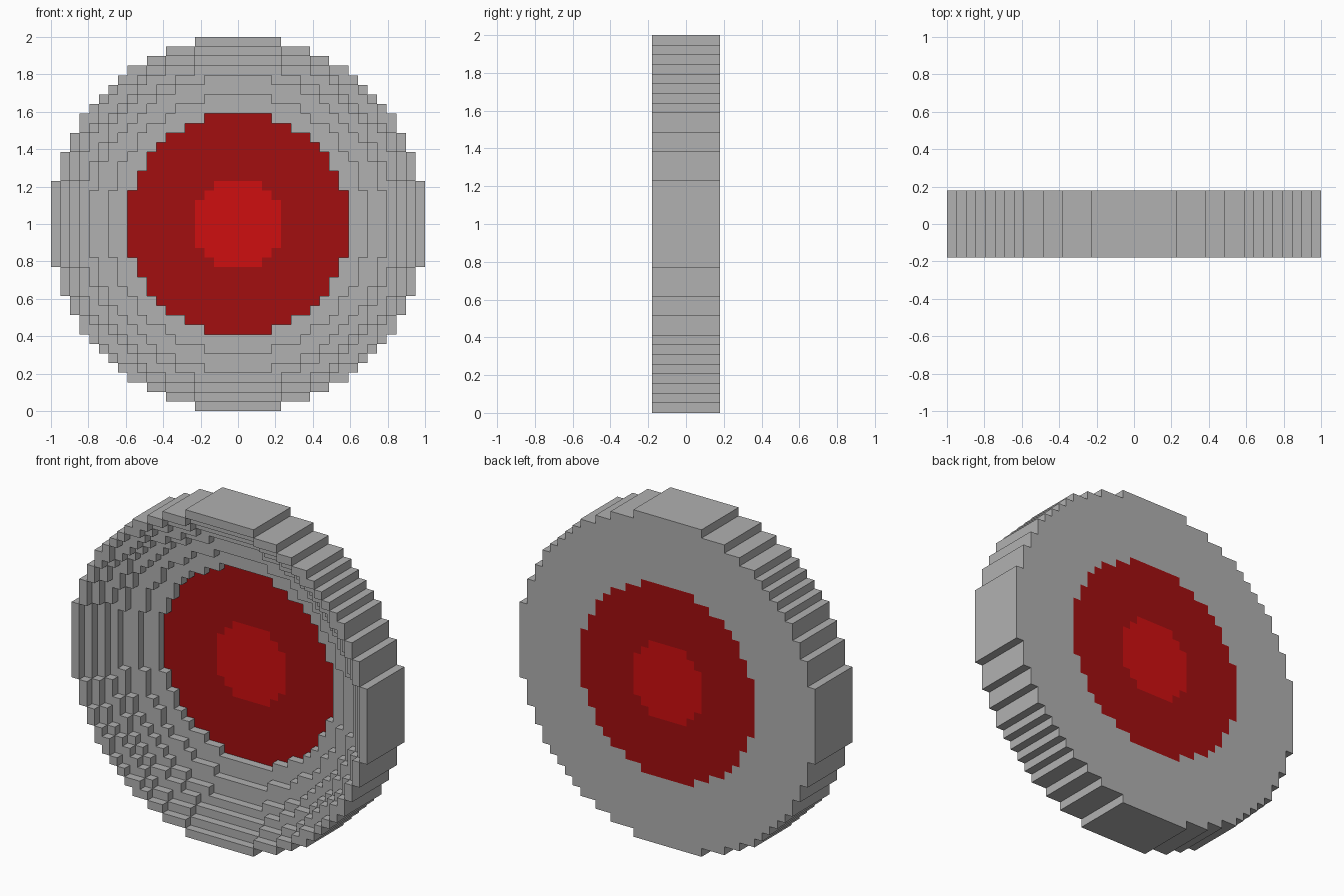
import bpy
import bmesh
import math
from mathutils import Vector

cube = bpy.data.objects.get("Cube")
if cube:
    bpy.data.objects.remove(cube, do_unlink=True)

S = 2 / 39            # block size: 39 blocks across
LAYERS = 7            # blocks deep, layer 0 at the front
OUTER, CONE, CAP = 19.5, 11.5, 4.5
# Radius of the hollow in each layer, front to back (last layer holds the cone)
HOLLOW = [18.5, 17.5, 16.5, 15.5, 13.5, 11.5, CONE]


def make_material(name, rgb):
    mat = bpy.data.materials.new(name)
    mat.use_nodes = True
    mat.diffuse_color = (*rgb, 1)
    bsdf = next(n for n in mat.node_tree.nodes if n.type == 'BSDF_PRINCIPLED')
    bsdf.inputs["Base Color"].default_value = (*rgb, 1)
    return mat


def make_part(name, filled, mat):
    """Skin every block (i, k, j) for which filled() is true."""
    bm = bmesh.new()
    axes = [Vector((1, 0, 0)), Vector((0, 1, 0)), Vector((0, 0, 1))]
    for i in range(-19, 20):
        for j in range(-19, 20):
            for k in range(LAYERS):
                if not filled(i, k, j):
                    continue
                centre = Vector((i, k - 3, j))
                for a in range(3):
                    for sign in (1, -1):
                        n = axes[a] * sign
                        if filled(i + int(n.x), k + int(n.y), j + int(n.z)):
                            continue
                        u = axes[(a + 1) % 3] / 2
                        v = axes[(a + 2) % 3] / 2 * sign
                        mid = centre + n / 2
                        corners = (mid - u - v, mid + u - v, mid + u + v, mid - u + v)
                        bm.faces.new([bm.verts.new(c * S + Vector((0, 0, 1)))
                                      for c in corners])
    # Weld the blocks and merge the flat areas
    bmesh.ops.remove_doubles(bm, verts=bm.verts, dist=S * 0.01)
    bmesh.ops.dissolve_limit(bm, angle_limit=math.radians(1),
                             verts=bm.verts, edges=bm.edges)
    mesh = bpy.data.meshes.new(name)
    bm.to_mesh(mesh)
    bm.free()
    mesh.materials.append(mat)
    obj = bpy.data.objects.new(name, mesh)
    bpy.context.collection.objects.link(obj)
    return obj


def ring(inner, outer, i, j):
    d = i * i + j * j
    return d <= outer * outer and (inner == 0 or d > inner * inner)


grey = make_material("grey", (0.44, 0.44, 0.44))
dark_red = make_material("dark red", (0.36, 0.0045, 0.005))
bright_red = make_material("bright red", (0.62, 0.0045, 0.005))

# Round housing with a stepped bowl at the front
make_part("housing",
          lambda i, k, j: 0 <= k < LAYERS and ring(HOLLOW[k], OUTER, i, j), grey)
# Red disc in the bottom of the bowl, showing on both sides
make_part("red_disc",
          lambda i, k, j: k == LAYERS - 1 and ring(CAP, CONE, i, j), dark_red)
# Bright centre of the disc
make_part("centre_cap",
          lambda i, k, j: k == LAYERS - 1 and ring(0, CAP, i, j), bright_red)
